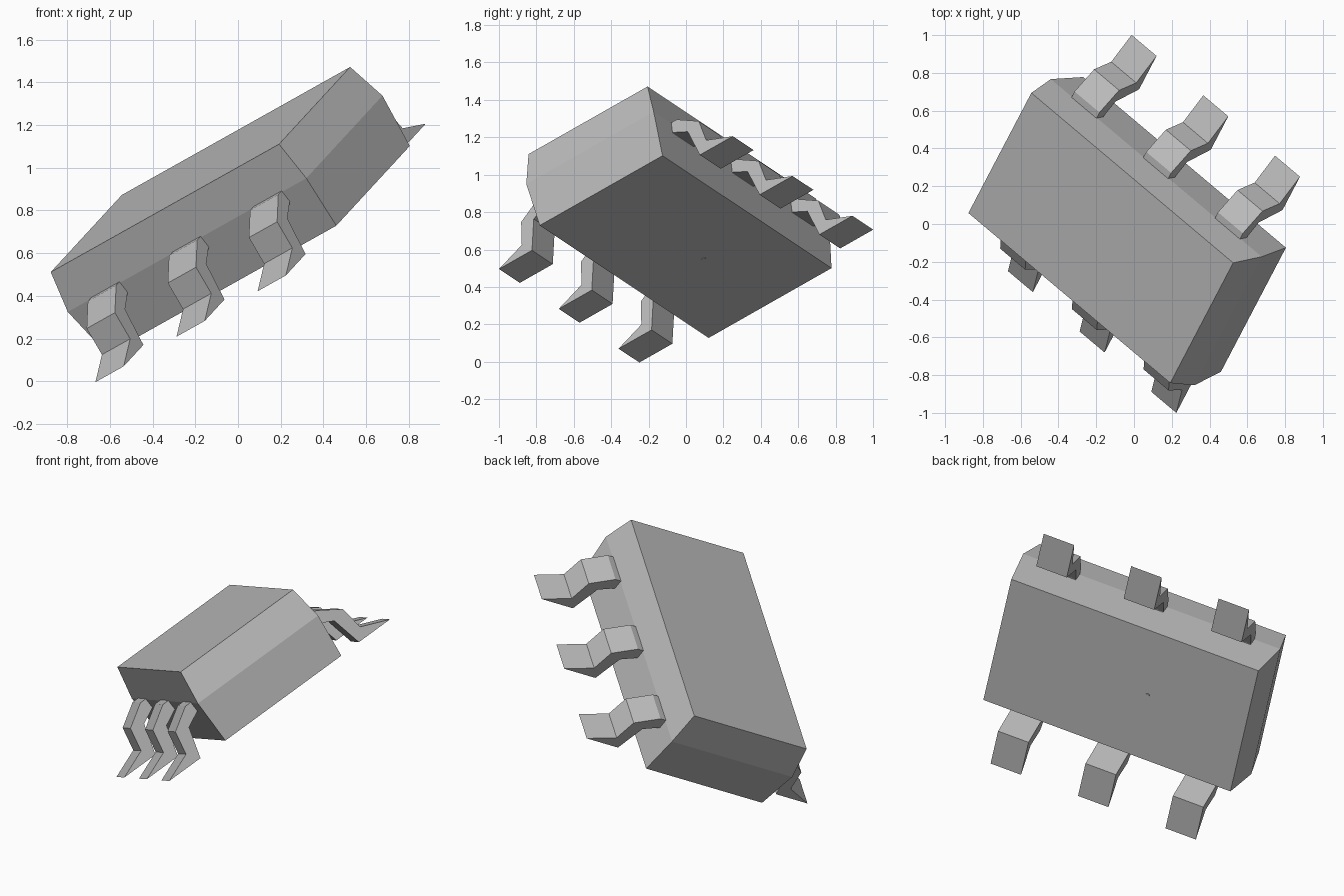
import bpy, bmesh
from mathutils import Vector, Matrix

if "Cube" in bpy.data.objects:
    bpy.data.objects.remove(bpy.data.objects["Cube"], do_unlink=True)

grey = bpy.data.materials.new("plain grey")
grey.use_nodes = True
GREY = (0.5, 0.5, 0.5, 1)
grey.diffuse_color = GREY
grey.node_tree.nodes["Principled BSDF"].inputs["Base Color"].default_value = GREY

# Tilted frame of the chip: length, width and upward directions
length_dir = Vector((0.703, -0.592, 0.394)).normalized()
up_dir = length_dir.cross(Vector((0.41, 0.795, 0.447))).normalized()
width_dir = up_dir.cross(length_dir)
frame = Matrix((length_dir, width_dir, up_dir)).transposed().to_4x4()
frame.translation = (-0.04, -0.038, 0.803)


def make_object(name, bm):
    bmesh.ops.recalc_face_normals(bm, faces=bm.faces)
    mesh = bpy.data.meshes.new(name)
    bm.to_mesh(mesh)
    bm.free()
    mesh.materials.append(grey)
    obj = bpy.data.objects.new(name, mesh)
    obj.matrix_world = frame
    bpy.context.collection.objects.link(obj)
    return obj


def loft(name, rings):
    """Join rings of equal point count and cap both ends."""
    bm = bmesh.new()
    loops = [[bm.verts.new(p) for p in ring] for ring in rings]
    count = len(loops[0])
    for low, high in zip(loops, loops[1:]):
        for i in range(count):
            j = (i + 1) % count
            bm.faces.new((low[i], low[j], high[j], high[i]))
    bm.faces.new(loops[0])
    bm.faces.new(loops[-1])
    return make_object(name, bm)


# Body: box that is widest at the parting line
def rectangle(half_length, half_width, height):
    return [(x * half_length, y * half_width, height)
            for x, y in ((-1, -1), (1, -1), (1, 1), (-1, 1))]


loft("body", [rectangle(0.763, 0.415, -0.235),
              rectangle(0.794, 0.43, 0.035),
              rectangle(0.76, 0.402, 0.235)])

# Pins: bent strips with a sharp-tipped foot, three on each long side
profile = [(0.79, -0.252), (0.623, -0.185), (0.6, -0.045), (0.468, 0.04),
           (0.38, 0.04), (0.38, -0.03), (0.43, -0.025), (0.52, -0.07),
           (0.567, -0.252)]
PITCH, HALF_PIN = 0.54, 0.094
for side, side_name in ((-1, "front"), (1, "back")):
    for k, place in ((-1, "low"), (0, "middle"), (1, "high")):
        rings = [[(k * PITCH + e * HALF_PIN, side * s, n) for s, n in profile]
                 for e in (-1, 1)]
        loft(f"{side_name}_{place}_pin", rings)

# Small mark under the body
bm = bmesh.new()
bmesh.ops.create_cone(bm, cap_ends=True, segments=8, radius1=0.012, radius2=0.012,
                      depth=0.006, matrix=Matrix.Translation((-0.165, 0, -0.236)))
make_object("underside_mark", bm)
